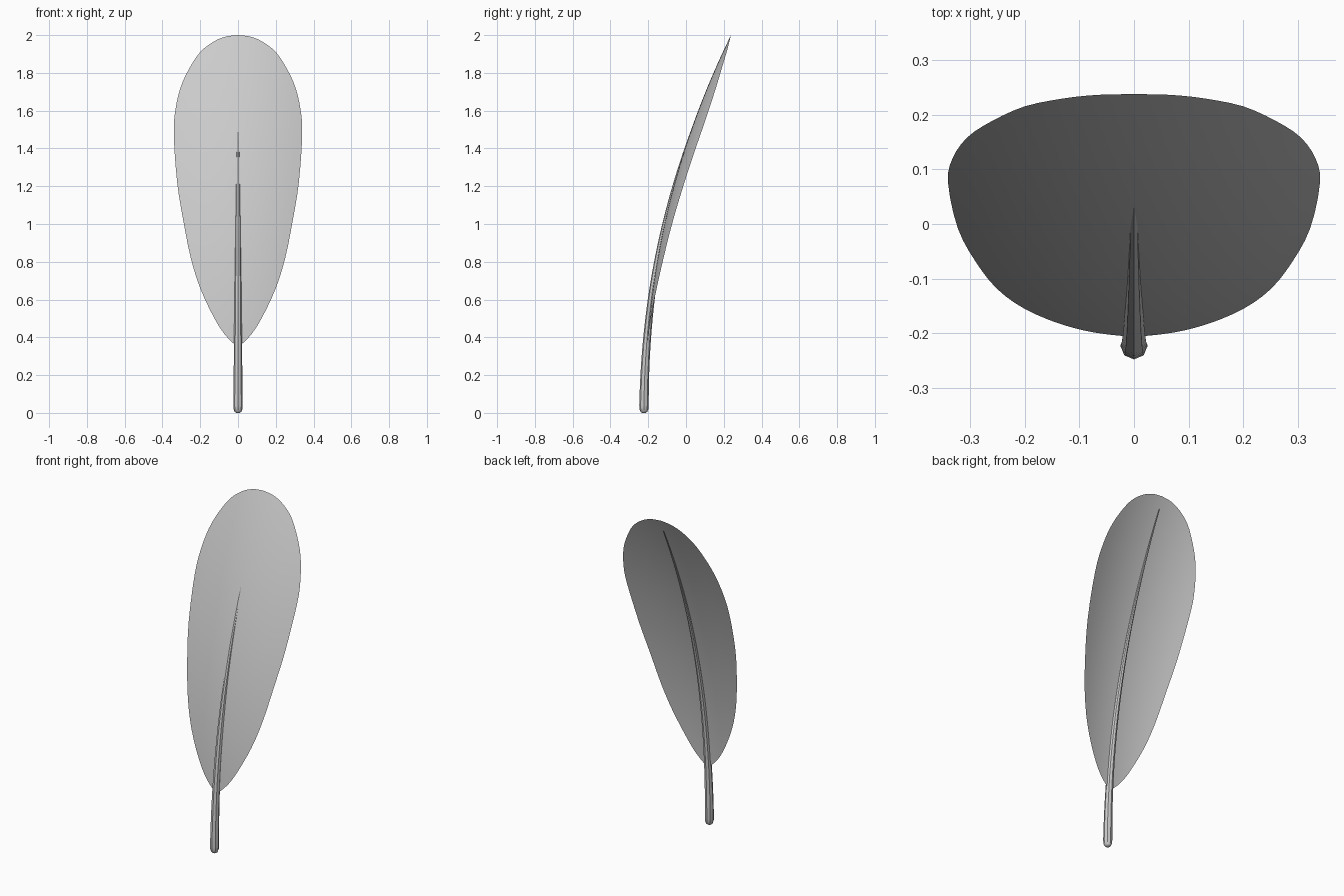
import bpy, bmesh, math
from mathutils import Vector

if "Cube" in bpy.data.objects:
    bpy.data.objects.remove(bpy.data.objects["Cube"])


def spine(z):
    # Backward bend shared by the quill and the vane
    return -0.22 + 0.458 * (max(z, 0) / 2) ** 2.15


def catmull(pts, steps):
    # Smooth path through a few profile points
    p = [Vector(q) for q in pts]
    p = [2 * p[0] - p[1]] + p + [2 * p[-1] - p[-2]]
    out = []
    for i in range(1, len(p) - 2):
        a, b, c, d = p[i - 1:i + 3]
        for s in range(steps):
            t = s / steps
            out.append(0.5 * (2 * b + (c - a) * t + (2 * a - 5 * b + 4 * c - d) * t ** 2
                              + (3 * b - a - 3 * c + d) * t ** 3))
    return out + [p[-2]]


def finish(name, bm):
    bmesh.ops.remove_doubles(bm, verts=bm.verts, dist=1e-5)
    bmesh.ops.recalc_face_normals(bm, faces=bm.faces)
    me = bpy.data.meshes.new(name)
    bm.to_mesh(me)
    bm.free()
    ob = bpy.data.objects.new(name, me)
    bpy.context.collection.objects.link(ob)
    bpy.context.view_layer.objects.active = ob
    ob.select_set(True)
    bpy.ops.object.shade_smooth_by_angle(angle=math.radians(40))
    ob.select_set(False)


def bridge(bm, rows, closed):
    for r0, r1 in zip(rows, rows[1:]):
        n = len(r0)
        for i in range(n if closed else n - 1):
            j = (i + 1) % n
            bm.faces.new((r0[i], r0[j], r1[j], r1[i]))


# Vane: one thin sheet, edges curling backward
outline = [(0, 0.345), (0.07, 0.415), (0.13, 0.51), (0.2, 0.66), (0.25, 0.82),
           (0.29, 1.02), (0.322, 1.22), (0.34, 1.47), (0.332, 1.6), (0.305, 1.72),
           (0.26, 1.82), (0.2, 1.91), (0.13, 1.965), (0.065, 1.992), (0, 2.0)]
bm = bmesh.new()
rows = []
for w, z in catmull(outline, 3):
    row = []
    for i in range(-8, 9):
        x = max(w, 0) * i / 8
        y = spine(z) + 0.004 * (1 - z / 2) + 0.5 * x * x
        row.append(bm.verts.new((x, y, z)))
    rows.append(row)
bridge(bm, rows, False)
finish("feather_vane", bm)

# Quill: eight-sided tapering shaft with a rounded foot
bm = bmesh.new()
rings = [(0.0, 0.01), (0.006, 0.018), (0.02, 0.0235), (0.04, 0.025)]
for k in range(1, 25):
    t = k / 24
    rings.append((0.04 + 1.89 * t, 0.025 - 0.0225 * t))
rows = []
for z, r in rings:
    cy = spine(z) - 0.003 + 0.0075 * z
    rows.append([bm.verts.new((r * math.cos(a), cy + r * math.sin(a), z))
                 for a in (math.tau * i / 8 for i in range(8))])
bridge(bm, rows, True)
bm.faces.new(rows[0][::-1])
bm.faces.new(rows[-1])
finish("feather_quill", bm)
